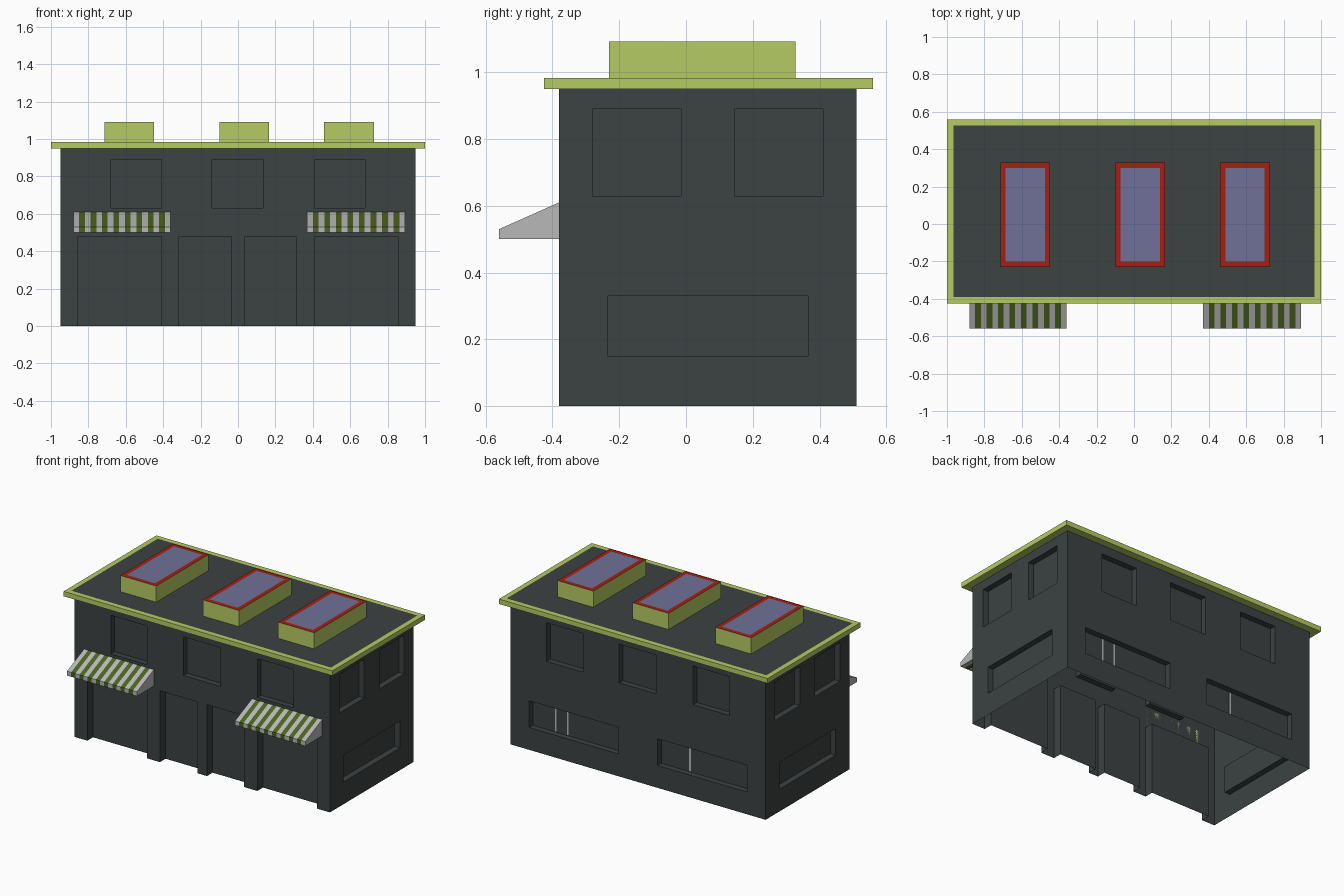
import bpy, bmesh
from mathutils import Vector

if "Cube" in bpy.data.objects:
    bpy.data.objects.remove(bpy.data.objects["Cube"])


def material(name, rgb):
    m = bpy.data.materials.new(name)
    m.diffuse_color = (*rgb, 1)
    m.use_nodes = True
    m.node_tree.nodes["Principled BSDF"].inputs["Base Color"].default_value = m.diffuse_color
    return m


DARK = material("charcoal wall", (0.045, 0.054, 0.054))
LIME = material("lime trim", (0.468, 0.597, 0.127))
RED = material("red frame", (0.376, 0.014, 0.006))
GLASS = material("lilac glass", (0.162, 0.162, 0.314))
PALE = material("pale grey", (0.48, 0.48, 0.48))
GREEN = material("dark green stripe", (0.07, 0.127, 0.013))


def finish(bm, name, mats):
    mesh = bpy.data.meshes.new(name)
    bm.to_mesh(mesh)
    bm.free()
    for m in mats:
        mesh.materials.append(m)
    ob = bpy.data.objects.new(name, mesh)
    bpy.context.collection.objects.link(ob)
    return ob


def box(bm, lo, hi):
    lo, hi = Vector(lo), Vector(hi)
    verts = bmesh.ops.create_cube(bm, size=1)["verts"]
    for v in verts:
        v.co = [(lo[i] + hi[i]) / 2 + v.co[i] * (hi[i] - lo[i]) for i in range(3)]


def top_face(bm):
    return max(bm.faces, key=lambda f: f.calc_center_median().z)


# Walls: a single skin, split around openings whose panels are set inwards
WIN_DEPTH, DOOR_DEPTH, TOP = 0.04, 0.06, 0.95


def wall(name, base, along, u_range, openings):
    bm = bmesh.new()
    base, along = Vector(base), Vector(along)
    inward = Vector((0, 0, 1)).cross(along)

    def face(pts):
        bm.faces.new([bm.verts.new(base + along * u + inward * d + Vector((0, 0, z)))
                      for u, z, d in pts])

    us = sorted({*u_range, *(u for o in openings for u in o[:2])})
    zs = sorted({0, TOP, *(z for o in openings for z in o[2:])})
    for u0, u1 in zip(us, us[1:]):
        for z0, z1 in zip(zs, zs[1:]):
            uc, zc = (u0 + u1) / 2, (z0 + z1) / 2
            if not any(a < uc < b and c < zc < d for a, b, c, d in openings):
                face([(u0, z0, 0), (u1, z0, 0), (u1, z1, 0), (u0, z1, 0)])
    for u0, u1, z0, z1 in openings:
        depth = DOOR_DEPTH if z0 == 0 else WIN_DEPTH
        ring = [(u0, z0), (u1, z0), (u1, z1), (u0, z1)]
        face([(u, z, depth) for u, z in ring])
        for i in range(1 if z0 == 0 else 0, 4):
            a, b = ring[i], ring[(i + 1) % 4]
            face([(*a, 0), (*b, 0), (*b, depth), (*a, depth)])
    bmesh.ops.remove_doubles(bm, verts=bm.verts, dist=1e-5)
    return finish(bm, name, [DARK])


upper = [(a, b, 0.63, 0.89) for a, b in ((-0.68, -0.41), (-0.14, 0.135), (0.41, 0.68))]
doors = [(a, b, 0, 0.48) for a, b in
         ((-0.855, -0.41), (-0.315, -0.035), (0.035, 0.31), (0.41, 0.855))]
back_low = [(-0.81, -0.145, 0.15, 0.33), (0.145, 0.81, 0.15, 0.33)]
side = [(-0.28, -0.015, 0.63, 0.89), (0.145, 0.41, 0.63, 0.89), (-0.235, 0.365, 0.15, 0.33)]
X, Y0, Y1 = 0.95, -0.38, 0.51
wall("front_wall", (0, Y0, 0), (1, 0, 0), (-X, X), upper + doors)
wall("back_wall", (0, Y1, 0), (-1, 0, 0), (-X, X), upper + back_low)
wall("right_wall", (X, 0, 0), (0, 1, 0), (Y0, Y1), side)
wall("left_wall", (-X, 0, 0), (0, -1, 0), (-Y1, -Y0), [(-b, -a, c, d) for a, b, c, d in side])

# Dark ceiling under the roof slab
bm = bmesh.new()
bm.faces.new([bm.verts.new(p) for p in
              ((-X, Y0, 0.948), (-X, Y1, 0.948), (X, Y1, 0.948), (X, Y0, 0.948))])
finish(bm, "ceiling", [DARK])

# Thin pale glints on the back lower windows
bm = bmesh.new()
for x in (0.64, 0.55, -0.36):
    box(bm, (x - 0.006, Y1 - WIN_DEPTH - 0.002, 0.155), (x + 0.006, Y1 - WIN_DEPTH + 0.002, 0.325))
finish(bm, "window_glints", [PALE])

# Roof slab: lime rim with a dark inset deck
bm = bmesh.new()
box(bm, (-1, -0.425, 0.95), (1, 0.56, 0.983))
deck = top_face(bm)
bmesh.ops.inset_region(bm, faces=[deck], thickness=0.048)
deck.material_index = 1
finish(bm, "roof_slab", [LIME, DARK])

# Skylights: lime sides, red frame, lilac pane
for i, x in enumerate((-0.715, -0.10, 0.46)):
    bm = bmesh.new()
    box(bm, (x, -0.23, 0.983), (x + 0.267, 0.328, 1.092))
    pane = top_face(bm)
    frame = bmesh.ops.inset_region(bm, faces=[pane], thickness=0.04)["faces"]
    for f in frame:
        f.material_index = 1
    pane.material_index = 2
    finish(bm, f"skylight_{i + 1}", [LIME, RED, GLASS])

# Striped awnings: wedge profile extruded stripe by stripe
PROFILE = [(-0.38, 0.50), (-0.38, 0.61), (-0.56, 0.53), (-0.56, 0.50)]
STRIPES = 17
for name, x0, x1 in (("left_awning", -0.88, -0.36), ("right_awning", 0.37, 0.893)):
    bm = bmesh.new()
    rows = [[bm.verts.new((x0 + (x1 - x0) * i / STRIPES, y, z)) for y, z in PROFILE]
            for i in range(STRIPES + 1)]
    for i in range(STRIPES):
        for j in range(4):
            k = (j + 1) % 4
            f = bm.faces.new((rows[i][j], rows[i][k], rows[i + 1][k], rows[i + 1][j]))
            f.material_index = i % 2
    bm.faces.new(rows[0])
    bm.faces.new(rows[-1][::-1])
    bmesh.ops.recalc_face_normals(bm, faces=bm.faces)
    finish(bm, name, [PALE, GREEN])
